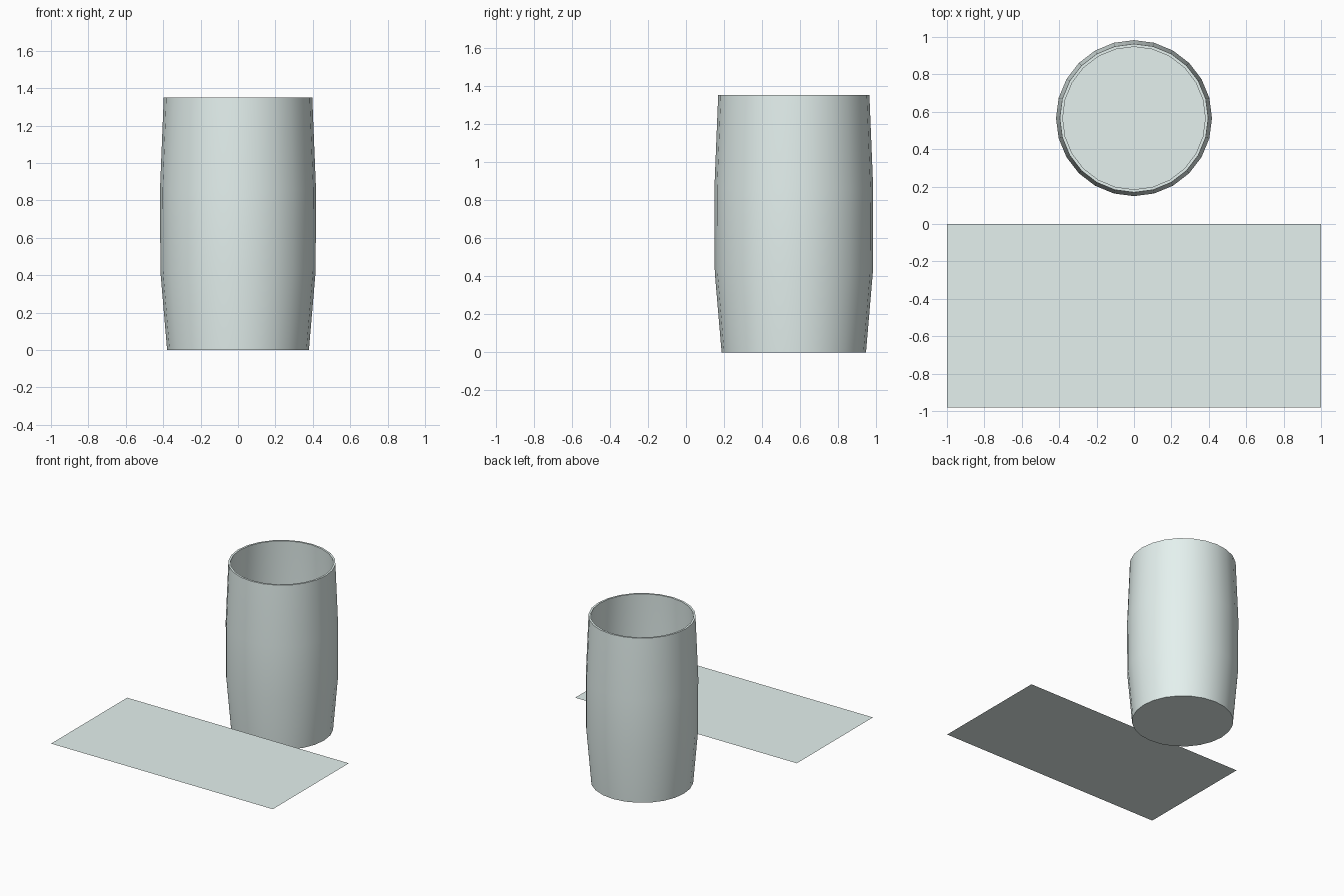
import bpy, bmesh, math

if "Cube" in bpy.data.objects:
    bpy.data.objects.remove(bpy.data.objects["Cube"])

SIDES = 24
CENTER_Y = 0.566

mat = bpy.data.materials.new("pale_green")
mat.diffuse_color = (0.78, 0.88, 0.86, 1)
mat.use_nodes = True
mat.node_tree.nodes["Principled BSDF"].inputs["Base Color"].default_value = mat.diffuse_color


def add_object(name, bm):
    mesh = bpy.data.meshes.new(name)
    bm.to_mesh(mesh)
    bm.free()
    mesh.materials.append(mat)
    obj = bpy.data.objects.new(name, mesh)
    bpy.context.collection.objects.link(obj)
    return obj


def add_ring(bm, radius, z):
    return [bm.verts.new((radius * math.cos(math.tau * i / SIDES),
                          radius * math.sin(math.tau * i / SIDES), z))
            for i in range(SIDES)]


# Open cup: outer wall, over the rim, down the inner wall to the floor
profile = [(0.379, 0.0), (0.415, 0.42), (0.417, 0.86), (0.397, 1.35),
           (0.381, 1.35), (0.401, 0.86), (0.399, 0.42), (0.382, 0.2)]
bm = bmesh.new()
rings = [add_ring(bm, r, z) for r, z in profile]
for a, b in zip(rings, rings[1:]):
    for i in range(SIDES):
        j = (i + 1) % SIDES
        bm.faces.new((a[i], a[j], b[j], b[i]))
bm.faces.new(rings[0][::-1])   # underside
bm.faces.new(rings[-1])        # inner floor
cup = add_object("cup", bm)
cup.location.y = CENTER_Y
bpy.context.view_layer.objects.active = cup
cup.select_set(True)
bpy.ops.object.shade_smooth_by_angle(angle=math.radians(30))

# Flat sheet floating a little above the ground in front of the cup
bm = bmesh.new()
bm.faces.new([bm.verts.new((x, y, 0.197))
              for x, y in ((-1, -0.98), (1, -0.98), (1, 0), (-1, 0))])
add_object("flat_sheet", bm)
